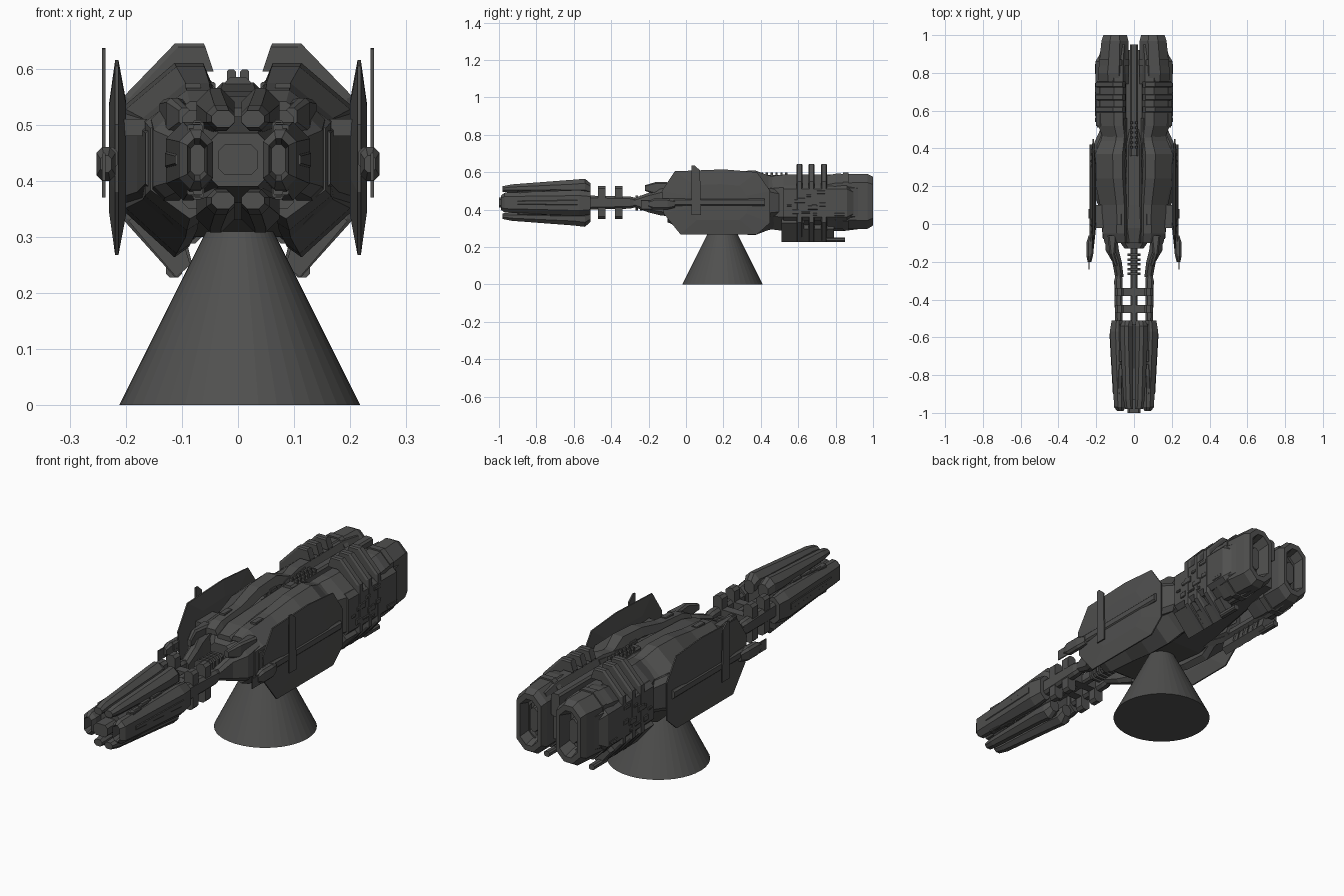
import bpy, bmesh, random
from math import pi, cos, sin

random.seed(7)
ZC = 0.437  # height of the ship's long axis
DARK = bpy.data.materials.new("dark_grey")
DARK.diffuse_color = (.08, .08, .078, 1)


def loft(name, rings, mirror=False):
    """Skin a list of equal-length closed rings of (x, y, z), capped at both ends."""
    bm = bmesh.new()
    vs = [[bm.verts.new(p) for p in r] for r in rings]
    n = len(vs[0])
    for a, b in zip(vs, vs[1:]):
        for i in range(n):
            bm.faces.new((a[i], a[(i + 1) % n], b[(i + 1) % n], b[i]))
    bm.faces.new(vs[0][::-1])
    bm.faces.new(vs[-1])
    bmesh.ops.recalc_face_normals(bm, faces=bm.faces)
    me = bpy.data.meshes.new(name)
    bm.to_mesh(me)
    bm.free()
    me.materials.append(DARK)
    ob = bpy.data.objects.new(name, me)
    bpy.context.collection.objects.link(ob)
    if mirror:
        m = ob.modifiers.new("Mirror", 'MIRROR')
        m.use_clip = False
        m.use_mirror_merge = False
    return ob


def hull(name, rows, mirror=True):
    """Loft chamfered rectangles; row = (y, x0, x1, z0, z1, chamfer)."""
    rings = []
    for y, x0, x1, z0, z1, c in rows:
        rings.append([(x0 + c, y, z0), (x1 - c, y, z0), (x1, y, z0 + c), (x1, y, z1 - c),
                      (x1 - c, y, z1), (x0 + c, y, z1), (x0, y, z1 - c), (x0, y, z0 + c)])
    return loft(name, rings, mirror)


def bar(name, y0, y1, x0, x1, z0, z1, c=0.005, mirror=True):
    return hull(name, [(y0, x0, x1, z0, z1, c), (y1, x0, x1, z0, z1, c)], mirror)


# C-shaped half-octagon section shared by hull shells and rear bands
SHELL = [(.06, .645), (.11, .645), (.2, .55), (.2, .33), (.11, .228), (.085, .25),
         (.095, .29), (.155, .35), (.155, .53), (.1, .6), (.045, .6)]


def shell(name, rows):
    """Loft the C section; row = (y, x scale, z scale)."""
    return loft(name, [[(x * sx, y, ZC + (z - ZC) * sz) for x, z in SHELL]
                       for y, sx, sz in rows], True)


# Display stand
loft("stand_cone", [[(.003 + r * cos(i * pi / 20), .195 + r * sin(i * pi / 20), z) for i in range(40)]
                    for r, z in ((.215, 0), (.06, .31))])

# Nose: core, armoured prongs, recessed muzzles
hull("nose_core", [(-.93, -.05, .05, .39, .485, .015), (-.53, -.075, .075, .36, .515, .02)], False)
hull("nose_side_prong", [(-.94, .06, .085, .41, .465, .008), (-.99, .055, .09, .4, .475, .012),
                         (-.97, .045, .105, .385, .49, .02), (-.57, .05, .128, .365, .505, .03),
                         (-.51, .055, .118, .375, .495, .025)])
hull("nose_top_prong", [(-.98, .006, .047, .495, .525, .01), (-.93, .006, .056, .49, .535, .014),
                        (-.6, .006, .074, .48, .56, .024), (-.54, .006, .074, .48, .565, .024),
                        (-.51, .01, .06, .48, .54, .015)])
hull("nose_bottom_prong", [(-.98, .006, .047, .35, .38, .01), (-.93, .006, .056, .34, .385, .014),
                           (-.6, .006, .074, .315, .39, .024), (-.54, .006, .074, .308, .39, .024),
                           (-.51, .01, .06, .335, .39, .015)])
bar("nose_muzzle", -1.0, -.9, -.035, .035, .41, .465, .012, False)
hull("nose_side_strip", [(-.9, .09, .112, .425, .45, .006), (-.58, .11, .13, .42, .455, .006)])

# Neck: twin rails, clamps, ribbed spine
hull("neck_rail", [(-.53, .06, .1, .4, .475, .012), (-.3, .06, .105, .405, .47, .012),
                   (-.26, .065, .095, .415, .46, .01)])
bar("neck_spine", -.55, -.05, -.018, .018, .41, .46, .008, False)
for i, y in enumerate((-.45, -.36)):
    bar(f"neck_clamp_{i}", y - .02, y + .02, .055, .1, .35, .525, .012)
    bar(f"neck_tie_{i}", y - .02, y + .02, -.07, .07, .41, .465, .01, False)
for i in range(5):
    y = -.27 + i * .025
    bar(f"neck_rib_{i}", y, y + .013, -.034, .034, .395, .475, .012, False)

# Splayed struts joining the neck to the hull
hull("neck_strut", [(-.28, .055, .1, .415, .46, .012), (-.2, .065, .115, .385, .49, .015),
                    (-.14, .08, .15, .37, .51, .02), (-.06, .09, .155, .36, .53, .02)])
hull("strut_horn", [(-.22, .085, .105, .5, .53, .005), (-.16, .1, .128, .48, .548, .008),
                    (-.06, .09, .14, .48, .545, .008)])

# Central hull, cockpit deck and spine
hull("core_hull", [(-.13, -.05, .05, .38, .5, .02), (-.06, -.1, .1, .33, .52, .03),
                   (.35, -.13, .13, .3, .55, .04), (.55, -.1, .1, .32, .54, .04),
                   (.92, -.06, .06, .36, .52, .03)], False)
hull("bridge_deck", [(-.1, -.035, .035, .5, .53, .01), (-.02, -.05, .05, .5, .55, .015),
                     (.1, -.045, .045, .5, .56, .015), (.42, -.04, .04, .5, .575, .012),
                     (.5, -.025, .025, .5, .56, .01)], False)
bar("dorsal_spine", .36, .95, -.022, .022, .48, .585, .008, False)
for i in range(6):
    bar(f"dorsal_vent_{i}", .4 + i * .026, .412 + i * .026, .004, .02, .57, .598, .003)

# Main hull shells, low at the front and rising between the blades
shell("hull_shell", [(-.1, .78, .5), (-.05, .83, .6), (.1, .85, .66), (.24, 1, .8),
                     (.37, 1.03, .83), (.44, .88, .7), (.5, .8, .65), (.56, .82, .68)])
hull("flank_block", [(-.08, .12, .165, .38, .5, .015), (.1, .13, .18, .36, .52, .02),
                     (.25, .14, .212, .35, .53, .02), (.42, .13, .215, .36, .52, .02),
                     (.52, .1, .17, .37, .5, .02)])
bar("blade_mount", -.02, .1, .15, .21, .48, .51, .006)

# Thin side armour blades: thick middle, knife edges above and below
outline = [(-.12, .38), (-.03, .268), (.38, .268), (.45, .33), (.45, .5), (.38, .6),
           (.2, .615), (-.06, .605), (-.13, .5)]
mid_y, mid_z = .17, .44


def inset(x, s):
    return [(x, mid_y + (y - mid_y) * s, mid_z + (z - mid_z) * s) for y, z in outline]


loft("side_blade", [inset(.2, .6), inset(.213, 1), inset(.219, 1), inset(.23, .55)], True)
bar("blade_rib", -.16, .42, .215, .235, .42, .46, .008)
hull("side_pod", [(-.2, .225, .245, .415, .445, .006), (-.17, .218, .252, .4, .46, .01),
                  (-.1, .218, .252, .4, .46, .01), (-.06, .215, .24, .41, .45, .008)])
bar("pod_gun", -.24, -.15, .236, .242, .4, .45, .002)
loft("side_fin", [[(x, .03, .37), (x, .08, .37), (x, .075, .61), (x, .045, .637), (x, .03, .635)]
                  for x in (.236, .242)], True)

# Rear hull, banded rings and lower blocks
shell("rear_shell", [(.4, .7, .65), (.52, .95, .72), (.6, .97, .72), (.85, .97, .72), (.95, .85, .66)])
for i, y in enumerate((.59, .655, .722)):
    shell(f"rear_ring_{i}", [(y, .97, .97), (y + .005, 1.02, 1), (y + .027, 1.02, 1), (y + .033, .97, .97)])
for name, y0, y1, xo, zo in (("lower_block", .51, .63, .195, .328), ("lower_skid", .62, .79, .165, .295)):
    loft(name, [[(.085, y, .25), (.11, y, .228), (xo, y, zo), (xo - .03, y, zo + .03), (.1, y, .3)]
                for y in (y0, y1)], True)
bar("lower_tail", .75, .85, .1, .128, .228, .252, .006)
hull("rear_flank", [(.52, .15, .2, .34, .53, .02), (.86, .15, .205, .34, .53, .02),
                    (.9, .14, .18, .36, .51, .02)])

# Engines with recessed nozzles
hull("engine", [(.74, .03, .185, .3, .58, .05), (.8, .03, .19, .295, .592, .05),
                (.97, .03, .172, .297, .59, .045), (1.0, .038, .162, .315, .575, .04),
                (1.0, .055, .145, .34, .55, .03), (.93, .065, .135, .36, .53, .025)])
hull("engine_nozzle", [(.9, .075, .125, .38, .51, .015), (.965, .08, .12, .39, .5, .015)])
bar("engine_collar", .84, .87, .026, .186, .288, .598, .05)

# Small surface plating along flanks, deck and nose
for i in range(12):
    y, z = random.uniform(.53, .8), random.uniform(.36, .49)
    bar(f"flank_plate_{i}", y, y + random.uniform(.02, .06), .19, .207, z, z + random.uniform(.01, .03), .003)
for i in range(16):
    y, x = random.uniform(-.04, .4), random.uniform(.03, .11)
    bar(f"deck_plate_{i}", y, y + random.uniform(.03, .08), x, x + random.uniform(.01, .03),
        .52, random.uniform(.55, .58), .003)
for i in range(6):
    y, x = random.uniform(-.9, -.62), random.uniform(.06, .075)
    k = (y + 1) * .05
    bar(f"nose_top_plate_{i}", y, y + .06, x, x + .018, .47, .495 + k, .003)
    bar(f"nose_bottom_plate_{i}", y, y + .06, x, x + .018, .38 - k, .4, .003)
